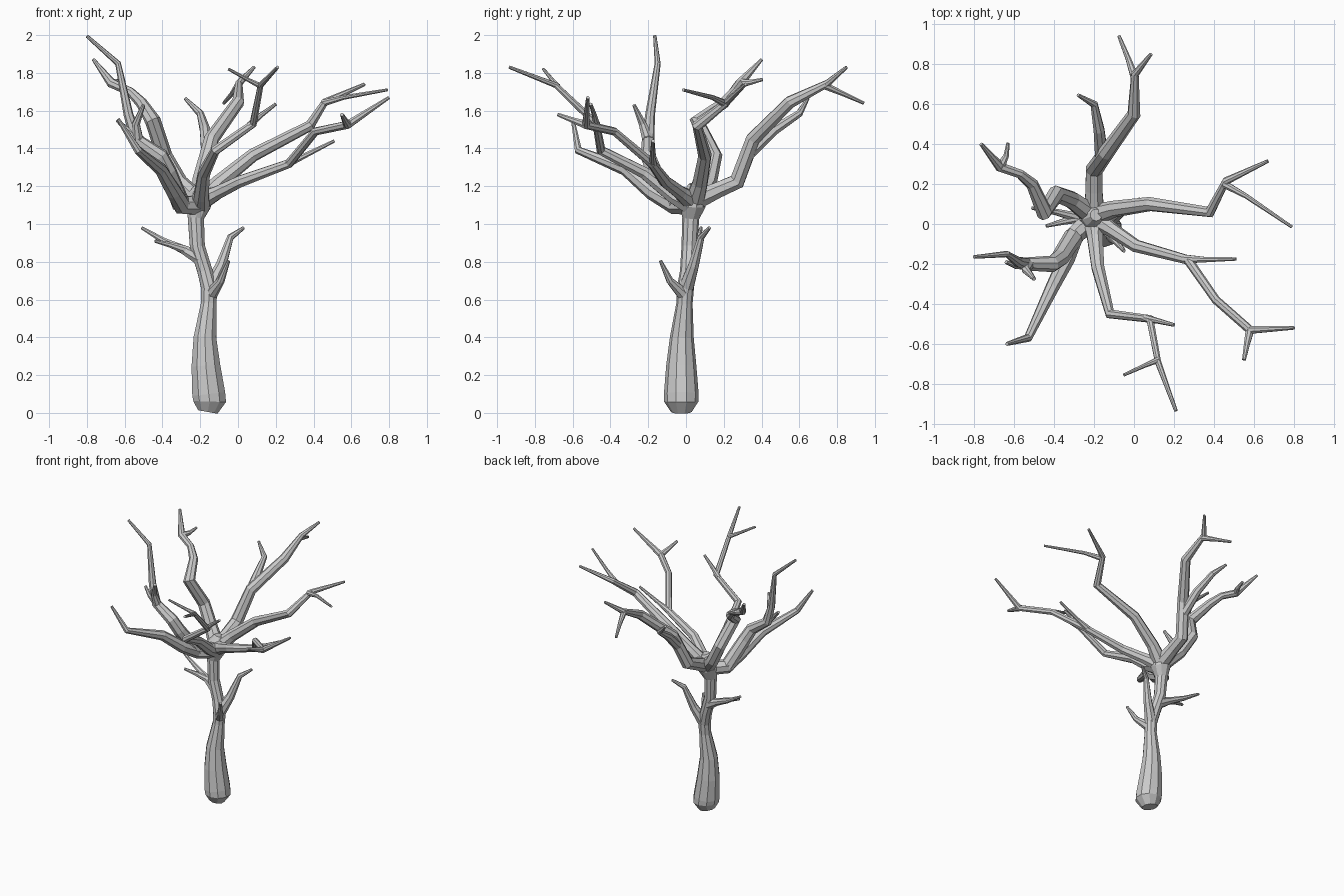
import bpy, bmesh, math
from mathutils import Vector


def limb(name, pts, sides=8):
    """Tapered faceted tube through points (x, y, z, radius)."""
    bm = bmesh.new()
    P = [Vector(p[:3]) for p in pts]
    rings, n = [], None
    for i, p in enumerate(P):
        a = (p - P[i - 1]).normalized() if i > 0 else None
        b = (P[i + 1] - p).normalized() if i < len(P) - 1 else None
        t = (a + b).normalized() if a and b else (a or b)
        if n is None:
            n = Vector((1, 0, 0)) if abs(t.x) < 0.8 else Vector((0, 1, 0))
        n = (n - t * n.dot(t)).normalized()      # carry the frame along the limb
        s = t.cross(n)
        ring = []
        for k in range(sides):
            w = 2 * math.pi * (k + 0.5) / sides
            ring.append(bm.verts.new(p + (n * math.cos(w) + s * math.sin(w)) * pts[i][3]))
        rings.append(ring)
    for r0, r1 in zip(rings, rings[1:]):
        for k in range(sides):
            j = (k + 1) % sides
            bm.faces.new((r0[k], r0[j], r1[j], r1[k]))
    bm.faces.new(rings[0][::-1])
    bm.faces.new(rings[-1])
    me = bpy.data.meshes.new(name)
    bm.to_mesh(me)
    bm.free()
    ob = bpy.data.objects.new(name, me)
    bpy.context.collection.objects.link(ob)
    return ob


# Trunk, swollen at the foot and spreading at the crown
limb("trunk", [(-.16, -.025, .005, .055), (-.15, -.025, .06, .091), (-.155, -.025, .1, .092),
               (-.17, -.025, .25, .08), (-.175, -.022, .4, .063), (-.155, -.008, .58, .043),
               (-.152, -.003, .66, .045), (-.175, .01, .75, .042), (-.215, .018, .88, .042),
               (-.223, .025, 1.03, .045), (-.21, .035, 1.1, .07), (-.2, .04, 1.16, .062),
               (-.19, .045, 1.21, .03)], 10)

# Back limb
fork = (-.14, .355, 1.45, .04)
limb("back_limb", [(-.2, .06, 1.13, .055), (-.2, .17, 1.18, .045), (-.2, .27, 1.225, .045), fork,
                   (0, .55, 1.645, .034), (.005, .75, 1.745, .02), (.085, .85, 1.83, .009)])
limb("back_twig_outer", [(.005, .73, 1.735, .022), (-.03, .83, 1.69, .014), (-.075, .94, 1.64, .009)])
limb("back_twig_side", [(-.16, .32, 1.36, .036), (-.175, .47, 1.5, .029), (-.2, .6, 1.585, .02),
                        (-.28, .645, 1.665, .009)])

# Right limb
limb("right_limb", [(-.2, .045, 1.12, .055), (-.1, .075, 1.22, .042), (.08, .1, 1.365, .036),
                    (.38, .06, 1.52, .029), (.46, .215, 1.645, .02), (.67, .315, 1.74, .009)])
limb("right_twig", [(.45, .2, 1.64, .02), (.56, .14, 1.67, .013), (.79, -.015, 1.71, .008)])

# Front right limb
limb("front_right_limb", [(-.2, .03, 1.12, .055), (-.11, -.03, 1.165, .038), (.01, -.11, 1.225, .033),
                          (.27, -.18, 1.32, .025), (.41, -.38, 1.49, .022), (.58, -.53, 1.525, .023),
                          (.8, -.52, 1.67, .009)])
limb("front_right_twig_inner", [(.25, -.175, 1.315, .024), (.35, -.178, 1.36, .015), (.51, -.175, 1.44, .009)])
limb("front_right_twig_end", [(.58, -.53, 1.525, .023), (.565, -.6, 1.55, .016), (.55, -.68, 1.58, .01)])

# Front limb
limb("front_limb", [(-.2, .02, 1.11, .06), (-.195, -.07, 1.15, .042), (-.18, -.22, 1.27, .034),
                    (-.12, -.45, 1.39, .026), (.08, -.475, 1.53, .021), (.12, -.69, 1.735, .016),
                    (.21, -.935, 1.83, .009)])
limb("front_twig_low", [(.06, -.472, 1.52, .02), (.12, -.485, 1.575, .014), (.2, -.505, 1.635, .009)])
limb("front_twig_high", [(.12, -.68, 1.73, .016), (.05, -.71, 1.765, .011), (-.05, -.755, 1.82, .008)])

# Front left limb with a low arm and a tall arm
limb("front_left_low_arm", [(-.21, .02, 1.1, .055), (-.3, -.06, 1.1, .05), (-.34, -.18, 1.17, .043),
                            (-.41, -.32, 1.29, .035), (-.53, -.57, 1.39, .022), (-.635, -.6, 1.555, .01)])
limb("front_left_tall_arm", [(-.3, -.06, 1.1, .05), (-.37, -.17, 1.28, .045), (-.41, -.2, 1.36, .042),
                             (-.54, -.2, 1.45, .033), (-.58, -.19, 1.58, .026), (-.635, -.15, 1.85, .016),
                             (-.8, -.165, 1.995, .009)])
limb("front_left_stub", [(-.53, -.2, 1.44, .032), (-.54, -.23, 1.53, .022), (-.5, -.275, 1.63, .01)])
limb("front_left_side_stub", [(-.52, -.2, 1.44, .032), (-.59, -.21, 1.5, .016), (-.64, -.19, 1.55, .01)])

# Back left limb, kinked
limb("back_left_limb", [(-.21, .045, 1.12, .055), (-.31, .12, 1.22, .045), (-.39, .15, 1.36, .043),
                        (-.45, .06, 1.545, .042), (-.51, .2, 1.64, .031), (-.57, .25, 1.7, .024),
                        (-.67, .285, 1.745, .026), (-.765, .4, 1.87, .009)])
limb("back_left_twig", [(-.67, .285, 1.745, .026), (-.64, .34, 1.75, .015), (-.63, .405, 1.765, .009)])

# Low twigs on the trunk
limb("trunk_twig_right", [(-.15, 0, .66, .042), (-.09, .04, .78, .03), (-.04, .08, .93, .019), (.03, .125, .98, .009)])
limb("trunk_twig_front", [(-.15, -.005, .62, .038), (-.09, -.085, .7, .02), (-.05, -.135, .805, .009)])
limb("trunk_twig_left", [(-.2, .015, .82, .042), (-.29, .035, .865, .025), (-.39, .06, .91, .017), (-.51, .08, .98, .009)])
limb("trunk_twig_left_low", [(-.27, .03, .86, .025), (-.36, .01, .89, .016), (-.44, -.01, .91, .009)])
